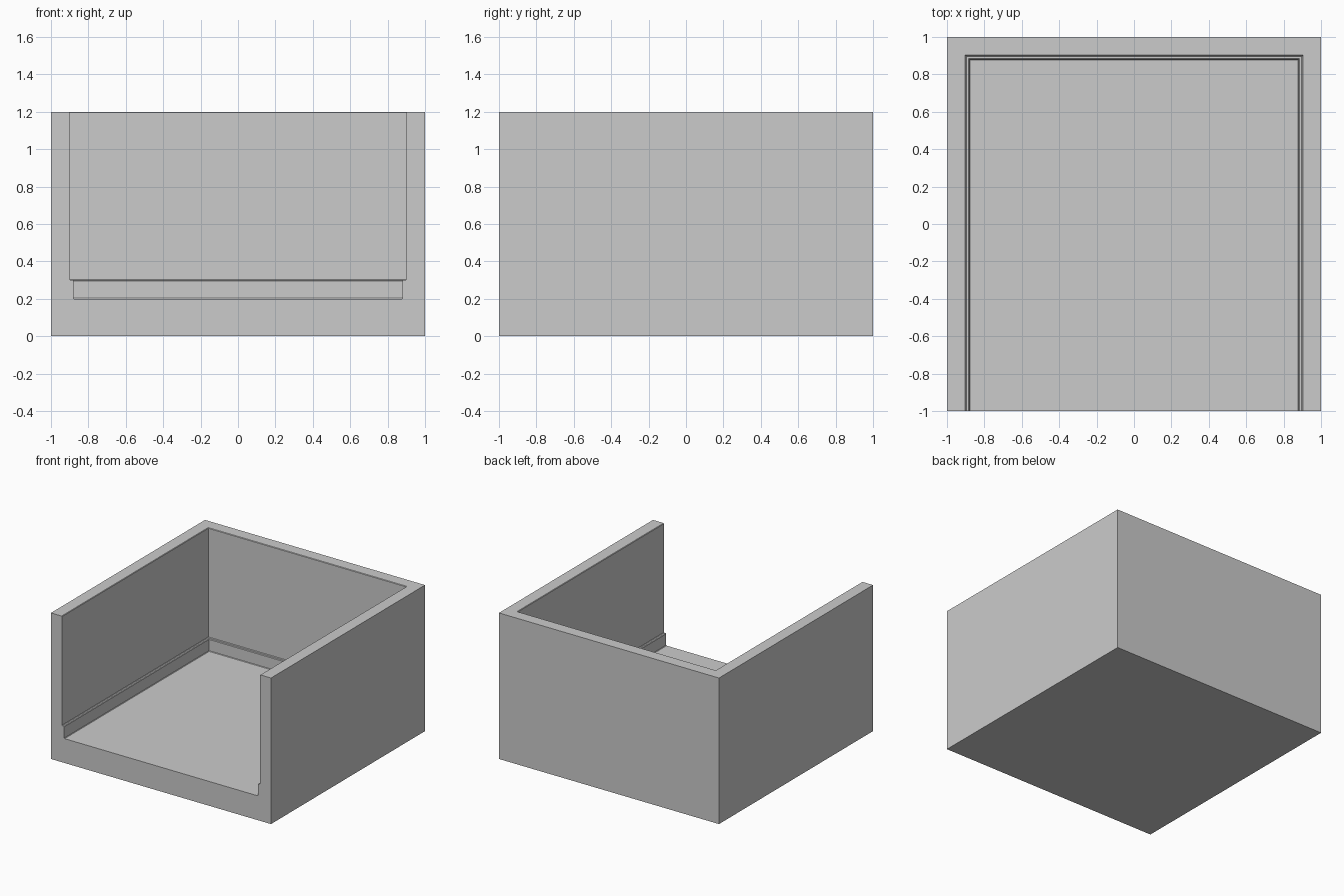
import bpy, bmesh

if "Cube" in bpy.data.objects:
    bpy.data.objects.remove(bpy.data.objects["Cube"])

SIZE, HEIGHT = 1.0, 1.2      # half width, wall height
BEVEL = 0.004


def box(name, lo, hi):
    """Box object spanning two opposite corners."""
    mesh = bpy.data.meshes.new(name)
    bm = bmesh.new()
    bmesh.ops.create_cube(bm, size=1)
    for v in bm.verts:
        v.co = [(a + b) / 2 + c * (b - a) for a, b, c in zip(lo, hi, v.co)]
    bm.to_mesh(mesh)
    bm.free()
    obj = bpy.data.objects.new(name, mesh)
    bpy.context.collection.objects.link(obj)
    return obj


# Solid block that becomes the open-fronted tray
tray = box("open_front_box", (-SIZE, -SIZE, 0), (SIZE, SIZE, HEIGHT))

# Room above the ledge, then the slightly narrower recess down to the floor
for name, half, bottom in (("room_cutter", 0.90, 0.30), ("floor_cutter", 0.88, 0.20)):
    cutter = box(name, (-half, -1.5, bottom), (half, half, 1.5))
    cutter.hide_render = True
    mod = tray.modifiers.new(name, 'BOOLEAN')
    mod.operation = 'DIFFERENCE'
    mod.solver = 'EXACT'
    mod.object = cutter
    bpy.context.view_layer.objects.active = tray
    bpy.ops.object.modifier_apply(modifier=mod.name)
    bpy.data.objects.remove(cutter)

# Fine bevel along the horizontal inner edges
bm = bmesh.new()
bm.from_mesh(tray.data)
inner = [e for e in bm.edges
         if all(abs(v.co.x) < 0.95 and v.co.y < 0.95 for v in e.verts)
         and abs(e.verts[0].co.z - e.verts[1].co.z) < 0.01
         and not all(v.co.y < -0.99 for v in e.verts)
         and len(e.link_faces) == 2 and e.calc_face_angle() > 0.5]
bmesh.ops.bevel(bm, geom=inner, offset=BEVEL, segments=1, affect='EDGES', profile=0.5)
bm.to_mesh(tray.data)
bm.free()
